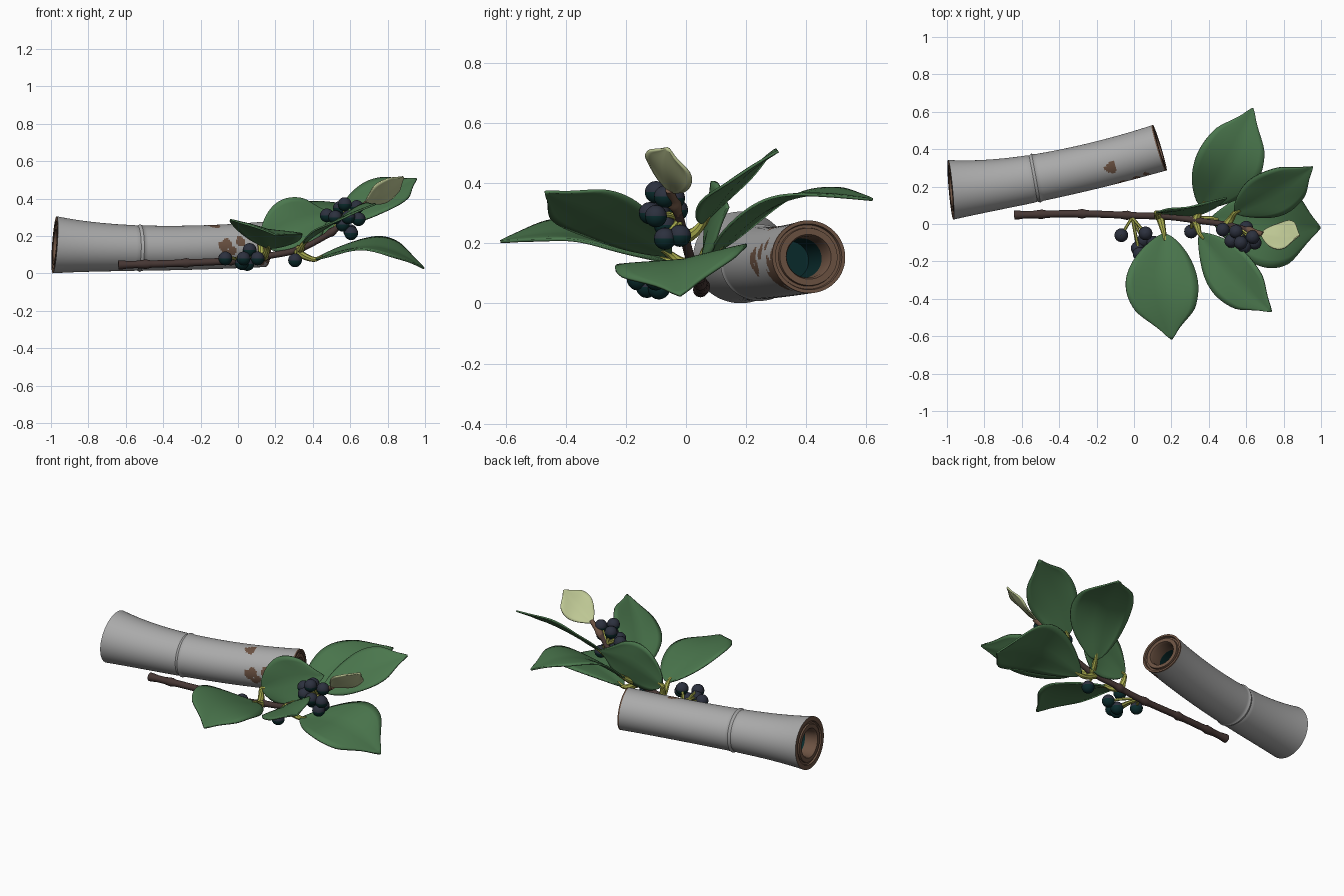
import bpy, math
from mathutils import Vector as V

if "Cube" in bpy.data.objects:
    bpy.data.objects.remove(bpy.data.objects["Cube"])


def mat(name, r, g, b):
    m = bpy.data.materials.new(name)
    m.diffuse_color = (r, g, b, 1)
    m.use_nodes = True
    m.node_tree.nodes["Principled BSDF"].inputs["Base Color"].default_value = m.diffuse_color
    return m


GREY = mat("bark_grey", .40, .40, .40)
BROWN = mat("wood_brown", .15, .085, .055)
DARK = mat("twig_brown", .062, .038, .034)
GREEN = mat("leaf_green", .07, .185, .075)
YOUNG = mat("young_leaf", .52, .58, .30)
STALK = mat("stalk_yellow_green", .42, .44, .08)
NAVY = mat("berry_navy", .025, .03, .048)
TEAL = mat("dark_teal", .003, .024, .025)


def make(name, verts, faces, mats, rule=None, angle=40):
    me = bpy.data.meshes.new(name)
    me.from_pydata([tuple(v) for v in verts], [], faces)
    me.update()
    for m in mats:
        me.materials.append(m)
    if rule:
        for p in me.polygons:
            p.material_index = rule(p)
    ob = bpy.data.objects.new(name, me)
    bpy.context.collection.objects.link(ob)
    bpy.ops.object.select_all(action='DESELECT')
    ob.select_set(True)
    bpy.context.view_layer.objects.active = ob
    bpy.ops.object.shade_smooth_by_angle(angle=math.radians(angle))
    return ob


def tube(name, rings, sides, mats, rule=None, angle=40, flat=1):
    """rings: (centre, direction, radius) in order, closed at both ends"""
    verts, faces = [], []
    for c, d, r in rings:
        a = d.cross(V((0, 0, 1))).normalized()
        b = a.cross(d).normalized() * flat
        for k in range(sides):
            t = 2 * math.pi * k / sides
            verts.append(c + a * (r * math.cos(t)) + b * (r * math.sin(t)))
    for i in range(len(rings) - 1):
        for k in range(sides):
            n = (k + 1) % sides
            faces.append((i * sides + k, i * sides + n, (i + 1) * sides + n, (i + 1) * sides + k))
    faces.append(tuple(range(sides))[::-1])
    faces.append(tuple(range((len(rings) - 1) * sides, len(rings) * sides)))
    return make(name, verts, faces, mats, rule, angle)


def smooth_path(pts, n):
    """Catmull-Rom through points, n steps per span"""
    p = [V(q) for q in pts]
    p = [2 * p[0] - p[1]] + p + [2 * p[-1] - p[-2]]
    out = []
    for i in range(1, len(p) - 2):
        for j in range(n):
            t = j / n
            out.append(.5 * (2 * p[i] + (p[i + 1] - p[i - 1]) * t
                             + (2 * p[i - 1] - 5 * p[i] + 4 * p[i + 1] - p[i + 2]) * t * t
                             + (3 * p[i] - p[i - 1] - 3 * p[i + 1] + p[i + 2]) * t ** 3))
    return out + [p[-2]]


def rod(name, pts, radius, sides, mats, rule=None, n=6):
    c = smooth_path(pts, n)
    last = len(c) - 1
    rings = [(q, (c[min(i + 1, last)] - c[max(i - 1, 0)]).normalized(), radius(i / last, q))
             for i, q in enumerate(c)]
    return tube(name, rings, sides, mats, rule)


# hollow log: gently bent tube, flared at the left, with a joint ring
P0, P1, P2 = V((-.98, .183, .153)), V((-.45, .23, .116)), V((.138, .408, .155))


def log_at(s):
    c = P0 * (1 - s) ** 2 + P1 * (2 * s * (1 - s)) + P2 * s * s
    return c, ((P1 - P0) * (1 - s) + (P2 - P1) * s).normalized()


def log_ring(s, r):
    return (*log_at(s), r)


def log_radius(s):
    r = .123 + .037 * (1 - s) ** 4 + .004 * s ** 8
    return r + .006 * math.exp(-((s - .42) / .007) ** 2) - .003 * math.exp(-((s - .405) / .006) ** 2)


END = [(.2, .001), (.2, .068), (.07, .07), (.012, .072), (0, .078), (0, .1), (.009, .102), (.009, .112),
       (0, .115)]
rings = [log_ring(d, r * 1.15) for d, r in END]
N = 150
rings += [log_ring(i / N, log_radius(i / N)) for i in range(N + 1)]
rings += [log_ring(1 - d, r) for d, r in reversed(END)]
SPOTS = [((-.13, .30, .255), .033), ((-.07, .228, .15), .033), ((-.035, .235, .115), .025),
         ((.01, .25, .165), .028), ((.15, .3, .1), .065), ((.06, .275, .19), .02)]
SIDES = 80


def log_colour(p):
    ring = p.index // SIDES
    e = len(END)
    if ring < 2 or ring >= len(rings) - 3:
        return 2
    if ring < e or ring >= e + N - 1:
        return 1
    c = p.center
    wob = 1 + .25 * math.sin(90 * c.x + 70 * c.z)
    return 1 if any((c - V(q)).length < r * wob for q, r in SPOTS) else 0


tube("hollow_log", rings, SIDES, [GREY, BROWN, TEAL], log_colour, 35, .955)

# twig with swollen nodes
TWIG = [(-.64, .048, .045), (-.3, .055, .055), (0, .045, .07), (.17, .04, .095),
        (.33, .02, .13), (.5, -.005, .22), (.6, -.03, .31), (.69, -.055, .378)]
NODES = (-.63, -.5, -.28, -.04, .14, .33, .5, .62)


def twig_radius(t, q):
    return .02 - .006 * t + sum(.007 * math.exp(-((q.x - n) / .018) ** 2) for n in NODES)


rod("twig", TWIG, twig_radius, 12, [DARK, BROWN], lambda p: 1 if p.center.x > .6 else 0, 14)


# leaves: ovate blades with a fold along the midrib; bow bends sideways, skew moves the widest part
def leaf(name, base, tip, side, width, arch, fold=.1, mats=(GREEN,), root=None, bow=0, skew=.92):
    nu, nv = 26, 5
    base, tip = V(base), V(tip)
    L = tip - base
    W = V(side)
    W = (W - L * (W.dot(L) / L.dot(L))).normalized()
    Nn = L.cross(W).normalized()
    if Nn.z < 0:
        Nn = -Nn
    verts, faces = [], []
    row = 2 * nv + 1
    for i in range(nu + 1):
        u = i / nu
        k = min(max((u - .72) / .28, 0), 1)
        w = max(math.sin(math.pi * u ** skew), 0) ** .72 * (1 - .5 * k * k * (3 - 2 * k))
        h = .5 * width * w + .003
        for j in range(row):
            v = (j - nv) / nv
            lift = fold * h * (abs(v) - .35 * v ** 4) + .006 * w * v * v * math.sin(9 * u + 2 * v)
            verts.append(base + L * u + W * (h * v + bow * math.sin(math.pi * u))
                         + Nn * (arch * math.sin(math.pi * u ** 1.1) + lift))
    for i in range(nu):
        for j in range(row - 1):
            a = i * row + j
            faces.append((a, a + 1, a + row + 1, a + row))
    ob = make(name, verts, faces, mats, None, 50)
    mod = ob.modifiers.new("thickness", 'SOLIDIFY')
    mod.thickness = .009
    mod.offset = 0
    # leaf stalk from the twig into the blade
    if root:
        r = V(root)
        end = base + L * .07 + Nn * arch * .2
        rod(name + "_stalk", [r, (r + base) / 2 + V((0, 0, -.008)), base, end],
            lambda t, q: .023 - .015 * t, 8, [STALK])


leaf("front_leaf", (.16, -.05, .135), (.2, -.617, .205), (.38, .03, -.085), .39, .05,
     root=(.14, .035, .09), bow=-.045, skew=1)
leaf("back_leaf", (.36, .09, .165), (.635, .62, .345), (.33, -.17, -.04), .35, .09,
     root=(.33, .02, .13), bow=.015, skew=1)
leaf("upper_back_leaf", (.54, .06, .27), (.955, .305, .505), (-.21, .17, .1), .28, .02,
     root=(.5, 0, .22), skew=1)
leaf("front_right_leaf", (.35, -.05, .16), (.735, -.468, .37), (.27, .1, .15), .285, .02,
     root=(.33, .015, .13), bow=-.015, skew=1.08)
leaf("low_right_leaf", (.41, .03, .075), (.995, -.02, .026), (.03, .48, .08), .44, .095,
     root=(.31, .02, .12), skew=1.2)
leaf("middle_leaf", (.12, .06, .17), (.495, .14, .32), (-.06, .04, .3), .29, .02, root=(.13, .04, .09),
     bow=.015)
leaf("young_leaf", (.68, -.05, .37), (.885, -.06, .515), (.05, .14, -.09), .18, -.015, .15, (YOUNG,),
     skew=1.15)


# berries: dark balls, navy above and teal beneath, on short stalks
def berries(name, centres, root, radius):
    verts, faces = [], []
    rows, cols = 10, 16
    for c in centres:
        o = len(verts)
        for i in range(rows + 1):
            a = math.pi * i / rows
            for j in range(cols):
                b = 2 * math.pi * j / cols
                r = max(math.sin(a), .01)
                verts.append(V(c) + radius * V((r * math.cos(b), r * math.sin(b), math.cos(a))))
        for i in range(rows):
            for j in range(cols):
                n = (j + 1) % cols
                faces.append((o + i * cols + j, o + (i + 1) * cols + j,
                              o + (i + 1) * cols + n, o + i * cols + n))
    make(name, verts, faces, [NAVY, TEAL], lambda p: 0 if p.normal.z > .15 else 1, 60)
    for k, c in enumerate(centres):
        mid = (V(root) + V(c)) / 2 + V((0, 0, .008))
        rod(f"{name}_stalk_{k}", [root, mid, c], lambda t, q: .008, 6, [STALK], None, 4)


berries("lower_berries", [(-.068, -.06, .08), (.02, -.13, .055), (.062, -.05, .125), (.105, -.1, .08),
                          (.03, -.16, .08), (.05, -.09, .05)], (-.01, .035, .075), .037)
berries("single_berry", [(.305, -.04, .07)], (.31, .015, .125), .037)
berries("upper_berries", [(.475, -.03, .31), (.57, -.1, .37), (.635, -.07, .355), (.605, -.07, .215),
                          (.6, -.02, .225), (.52, -.09, .3), (.59, -.12, .3), (.545, -.04, .35),
                          (.645, -.1, .29), (.56, -.07, .26)], (.56, -.02, .28), .037)
